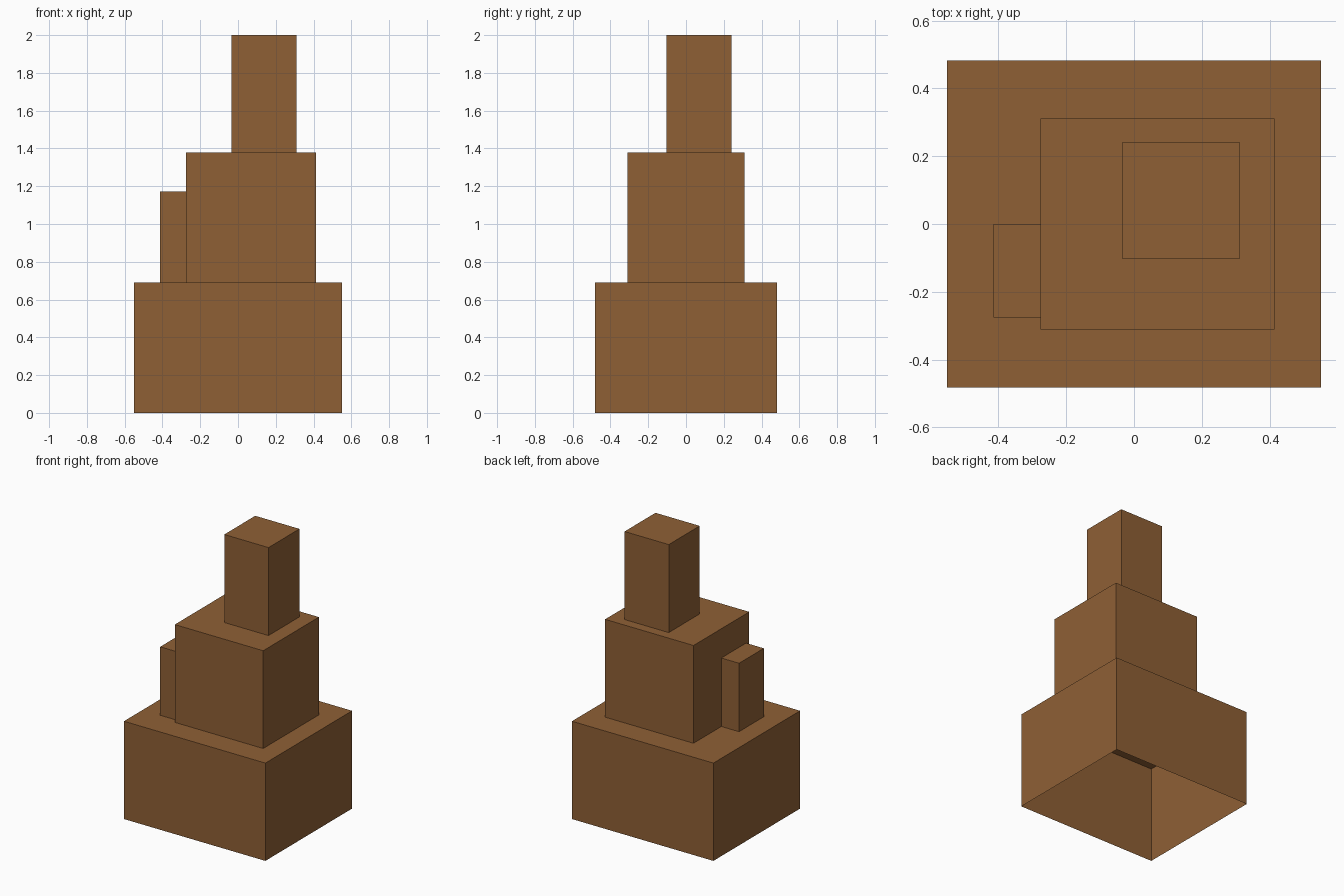
import bpy, bmesh

if "Cube" in bpy.data.objects:
    bpy.data.objects.remove(bpy.data.objects["Cube"])

U = 2 / 29  # modelling unit: the whole stack is 29 units tall

brown = bpy.data.materials.new("brown")
brown.diffuse_color = (0.275, 0.117, 0.036, 1)
brown.use_nodes = True
brown.node_tree.nodes["Principled BSDF"].inputs["Base Color"].default_value = brown.diffuse_color


def open_box(name, x, y, z):
    """Box spanning the given unit ranges, without its underside."""
    bm = bmesh.new()
    bmesh.ops.create_cube(bm, size=1)
    for v in bm.verts:
        for i, (lo, hi) in enumerate((x, y, z)):
            v.co[i] = U * (hi if v.co[i] > 0 else lo)
    bm.normal_update()
    bottom = [f for f in bm.faces if f.normal.z < -0.5]
    bmesh.ops.delete(bm, geom=bottom, context='FACES_ONLY')
    mesh = bpy.data.meshes.new(name)
    bm.to_mesh(mesh)
    bm.free()
    mesh.materials.append(brown)
    obj = bpy.data.objects.new(name, mesh)
    bpy.context.collection.objects.link(obj)
    return obj


# Wide hollow base
open_box("base", (-8, 8), (-7, 7), (0, 10))
# Middle block, set towards the right
open_box("middle_block", (-4, 6), (-4.5, 4.5), (10, 20))
# Small annex running into the middle block's left side
open_box("side_annex", (-6, -2), (-4, 0), (10, 17))
# Narrow top tower
open_box("top_tower", (-0.5, 4.5), (-1.5, 3.5), (20, 29))
